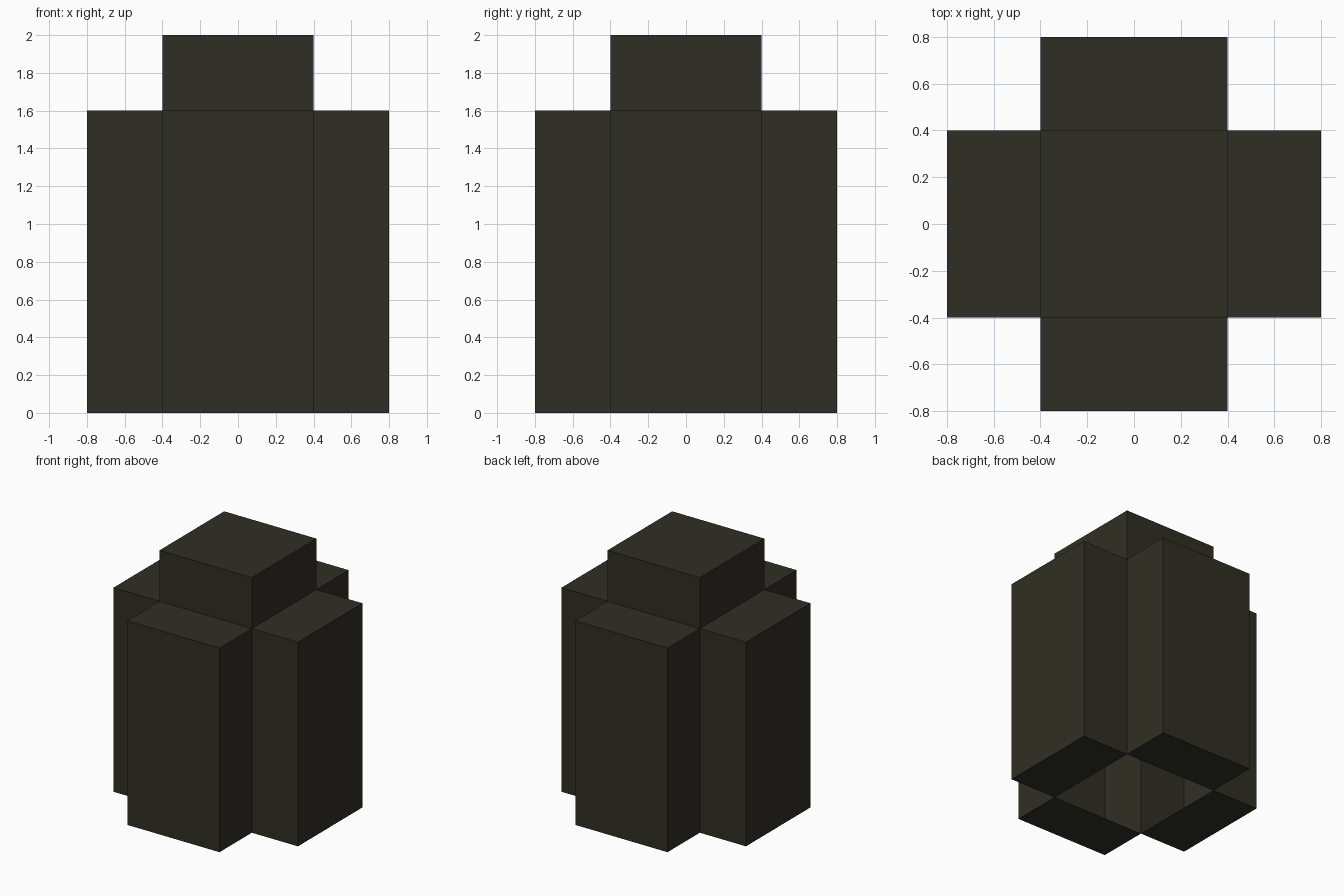
import bpy, bmesh
from mathutils import Matrix, Vector

if "Cube" in bpy.data.objects:
    bpy.data.objects.remove(bpy.data.objects["Cube"])

# single dark olive colour
mat = bpy.data.materials.new("dark_olive")
mat.diffuse_color = (0.029, 0.028, 0.018, 1.0)
mat.use_nodes = True
mat.node_tree.nodes["Principled BSDF"].inputs["Base Color"].default_value = mat.diffuse_color

bm = bmesh.new()

# central column: 0.8 x 0.8 x 1.6, standing on the ground
bmesh.ops.create_cube(bm, size=1.0, matrix=Matrix.Translation((0, 0, 0.8)) @ Matrix.Diagonal((0.8, 0.8, 1.6, 1)))
bm.normal_update()

# the underside of the column is open
bottom = [f for f in bm.faces if f.normal.z < -0.5]
bmesh.ops.delete(bm, geom=bottom, context='FACES_ONLY')

# four side arms and the top cap, each pushed out 0.4 and open to the column
directions = [f.normal.copy() for f in bm.faces]
for d in directions:
    face = max(bm.faces, key=lambda f: (f.normal.dot(d) > 0.9, f.calc_center_median().dot(d)))
    new = bmesh.ops.extrude_discrete_faces(bm, faces=[face])["faces"]
    for v in new[0].verts:
        v.co += d * 0.4
    bm.normal_update()

mesh = bpy.data.meshes.new("cross_tower")
bm.to_mesh(mesh)
bm.free()
mesh.materials.append(mat)
bpy.context.collection.objects.link(bpy.data.objects.new("cross_tower", mesh))
